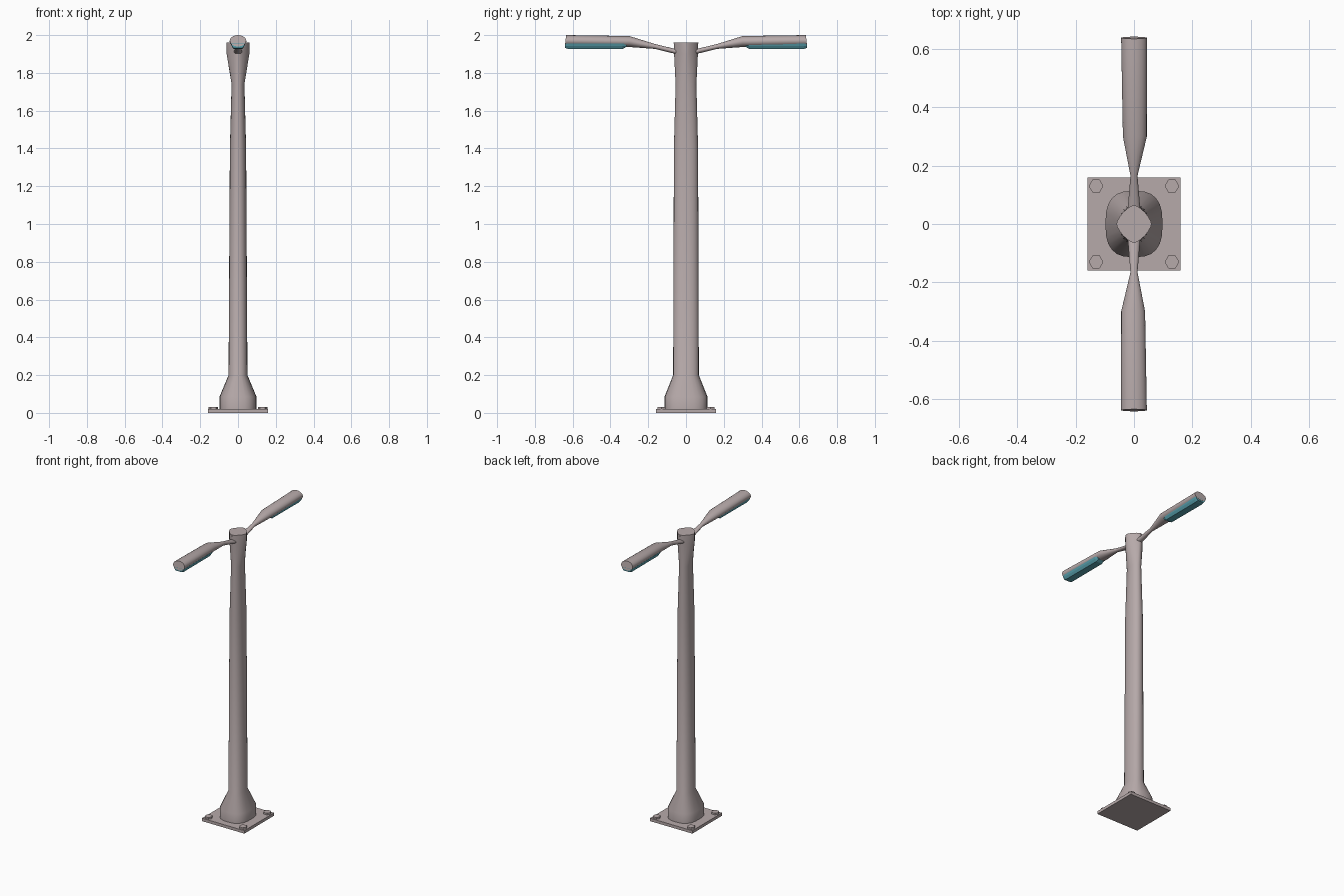
import bpy, bmesh, math
from mathutils import Matrix

if "Cube" in bpy.data.objects:
    bpy.data.objects.remove(bpy.data.objects["Cube"])


def material(name, color):
    mat = bpy.data.materials.new(name)
    mat.diffuse_color = (*color, 1)
    mat.use_nodes = True
    mat.node_tree.nodes["Principled BSDF"].inputs["Base Color"].default_value = mat.diffuse_color
    return mat


teal = material("lens_teal", (0.10, 0.36, 0.43))
metal = material("warm_grey_metal", (0.47, 0.40, 0.40))


def add_object(name, bm, mat=metal, smooth=None):
    bmesh.ops.recalc_face_normals(bm, faces=bm.faces)
    mesh = bpy.data.meshes.new(name)
    bm.to_mesh(mesh)
    bm.free()
    ob = bpy.data.objects.new(name, mesh)
    bpy.context.collection.objects.link(ob)
    mesh.materials.append(mat)
    if smooth:
        bpy.ops.object.select_all(action='DESELECT')
        ob.select_set(True)
        bpy.context.view_layer.objects.active = ob
        bpy.ops.object.shade_smooth_by_angle(angle=math.radians(smooth))
    return ob


def loft(name, rings, mat=metal, smooth=None, turn=0):
    """Skin a list of equal-length point rings and cap both ends."""
    bm = bmesh.new()
    loops = [[bm.verts.new(p) for p in ring] for ring in rings]
    n = len(loops[0])
    for a, b in zip(loops, loops[1:]):
        for i in range(n):
            j = (i + 1) % n
            bm.faces.new((a[i], a[j], b[j], b[i]))
    bm.faces.new(loops[0])
    bm.faces.new(loops[-1])
    bmesh.ops.rotate(bm, verts=bm.verts, matrix=Matrix.Rotation(turn, 3, 'Z'))
    return add_object(name, bm, mat, smooth)


def superellipse(a, b, power, n=24):
    pts = []
    for i in range(n):
        t = 2 * math.pi * i / n
        c, s = math.cos(t), math.sin(t)
        pts.append((a * math.copysign(abs(c) ** (2 / power), c),
                    b * math.copysign(abs(s) ** (2 / power), s)))
    return pts


# Base plate
bm = bmesh.new()
bmesh.ops.create_cube(bm, size=1, matrix=Matrix.Translation((0, 0, 0.01))
                      @ Matrix.Diagonal((0.32, 0.32, 0.02, 1)))
add_object("base_plate", bm)

# Hex bolts
for x in (-0.13, 0.13):
    for y in (-0.13, 0.13):
        ring = [(x + 0.025 * math.cos(k * math.pi / 3),
                 y + 0.025 * math.sin(k * math.pi / 3)) for k in range(6)]
        loft("bolt", [[(*p, z) for p in ring] for z in (0.015, 0.032)])

# Pole: flared foot, oval shaft, diamond-like head (z, half x, half y, power)
pole = [(0.018, 0.098, 0.114, 2.7), (0.085, 0.098, 0.114, 2.7),
        (0.20, 0.050, 0.068, 2.3), (1.40, 0.043, 0.064, 2.2),
        (1.74, 0.034, 0.055, 2.1), (1.90, 0.060, 0.063, 1.45),
        (1.96, 0.060, 0.065, 1.45)]
loft("pole", [[(*p, z) for p in superellipse(a, b, e)] for z, a, b, e in pole],
     smooth=30)

# Lamp arms: y, centre x, centre z, half width, half height
arm = [(0.03, 0, 1.905, 0.024, 0.013), (0.07, 0, 1.917, 0.020, 0.013),
       (0.165, 0, 1.940, 0.012, 0.013), (0.30, 0.003, 1.966, 0.041, 0.029),
       (0.638, 0, 1.970, 0.044, 0.030)]
# Lens: y, width scale, bottom z
lens = [(0.315, 0.80, 1.938), (0.335, 0.95, 1.927),
        (0.625, 1.00, 1.927), (0.640, 0.95, 1.932)]
for side, turn in (("back", 0), ("front", math.pi)):
    loft(side + "_lamp_arm",
         [[(cx + px, y - 0.12 * pz * (y > 0.6), cz + pz)
           for px, pz in superellipse(w, h, 2.0, 20)]
          for y, cx, cz, w, h in arm],
         smooth=30, turn=turn)
    loft(side + "_lens",
         [[(k * px, y, pz) for px, pz in
           ((-0.038, 1.955), (-0.034, 1.943), (-0.024, zb),
            (0.024, zb), (0.034, 1.943), (0.038, 1.955))]
          for y, k, zb in lens], teal, turn=turn)
